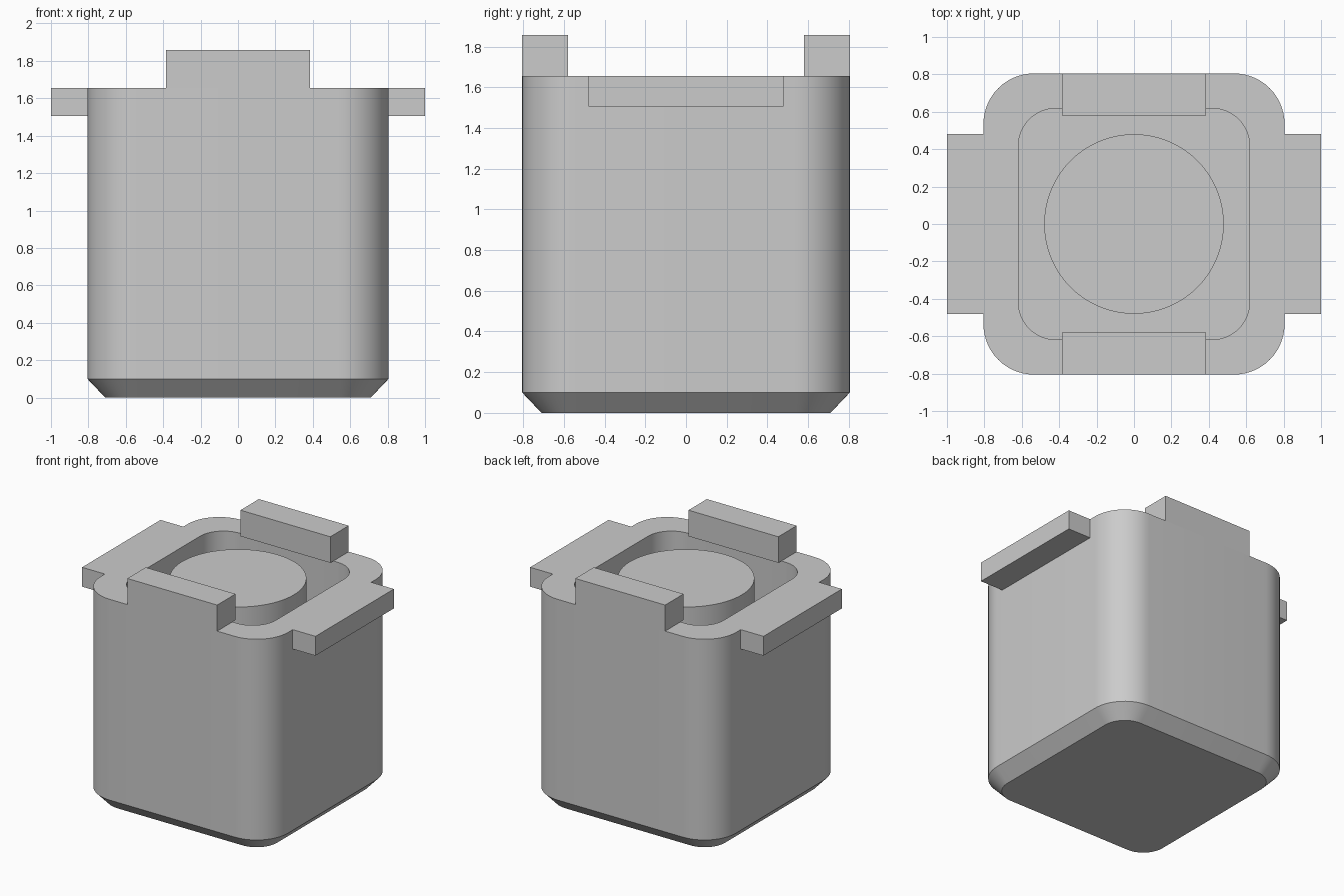
import bpy, bmesh
from math import cos, sin, pi

cube = bpy.data.objects.get("Cube")
if cube:
    bpy.data.objects.remove(cube, do_unlink=True)

grey = bpy.data.materials.new("matte grey")
grey.use_nodes = True
GREY = (0.6, 0.6, 0.6, 1)
grey.diffuse_color = GREY
bsdf = next(n for n in grey.node_tree.nodes if n.type == "BSDF_PRINCIPLED")
bsdf.inputs["Base Color"].default_value = GREY
bsdf.inputs["Roughness"].default_value = 0.8

HALF, RIM, FLOOR = 0.805, 1.655, 0.3


def finish(name, bm, smooth=False):
    bmesh.ops.recalc_face_normals(bm, faces=bm.faces)
    mesh = bpy.data.meshes.new(name)
    bm.to_mesh(mesh)
    bm.free()
    mesh.materials.append(grey)
    obj = bpy.data.objects.new(name, mesh)
    bpy.context.collection.objects.link(obj)
    if smooth:
        bpy.ops.object.select_all(action="DESELECT")
        obj.select_set(True)
        bpy.context.view_layer.objects.active = obj
        bpy.ops.object.shade_smooth_by_angle(angle=pi / 6)
    return obj


def rounded_loop(bm, half, radius, z, steps=14):
    """Ring of vertices around a rounded square."""
    ring = []
    c = half - radius
    for q, (sx, sy) in enumerate([(1, 1), (-1, 1), (-1, -1), (1, -1)]):
        for i in range(steps + 1):
            a = (q + i / steps) * pi / 2
            ring.append(bm.verts.new((sx * c + radius * cos(a), sy * c + radius * sin(a), z)))
    return ring


def box(name, x0, x1, y0, y1, z0, z1):
    bm = bmesh.new()
    bmesh.ops.create_cube(bm, size=1)
    for v in bm.verts:
        v.co = (x1 if v.co.x > 0 else x0, y1 if v.co.y > 0 else y0, z1 if v.co.z > 0 else z0)
    return finish(name, bm)


# Hollow rounded body with a chamfered base: half width, corner radius, height
profile = [(0.71, 0.175, 0), (HALF, 0.27, 0.1), (HALF, 0.27, RIM),
           (0.618, 0.2, RIM), (0.618, 0.2, FLOOR)]
bm = bmesh.new()
rings = [rounded_loop(bm, *p) for p in profile]
for low, high in zip(rings, rings[1:]):
    n = len(low)
    for i in range(n):
        j = (i + 1) % n
        bm.faces.new((low[i], low[j], high[j], high[i]))
bm.faces.new(rings[0])
bm.faces.new(rings[-1])
finish("body", bm, smooth=True)

# Round post standing in the cavity, level with the rim
bm = bmesh.new()
bmesh.ops.create_cone(bm, cap_ends=True, segments=96, radius1=0.48, radius2=0.48,
                      depth=RIM - FLOOR)
bmesh.ops.translate(bm, verts=bm.verts, vec=(0, 0, (RIM + FLOOR) / 2))
finish("centre_post", bm, smooth=True)

# Side ledges and raised end tabs
for side, s in (("left", 1), ("right", -1)):
    x0, x1 = sorted((s * HALF, s))
    box(side + "_ledge", x0, x1, -0.48, 0.48, 1.505, RIM)
for end, s in (("back", 1), ("front", -1)):
    y0, y1 = sorted((s * 0.58, s * HALF))
    box(end + "_tab", -0.385, 0.385, y0, y1, RIM, 1.857)
